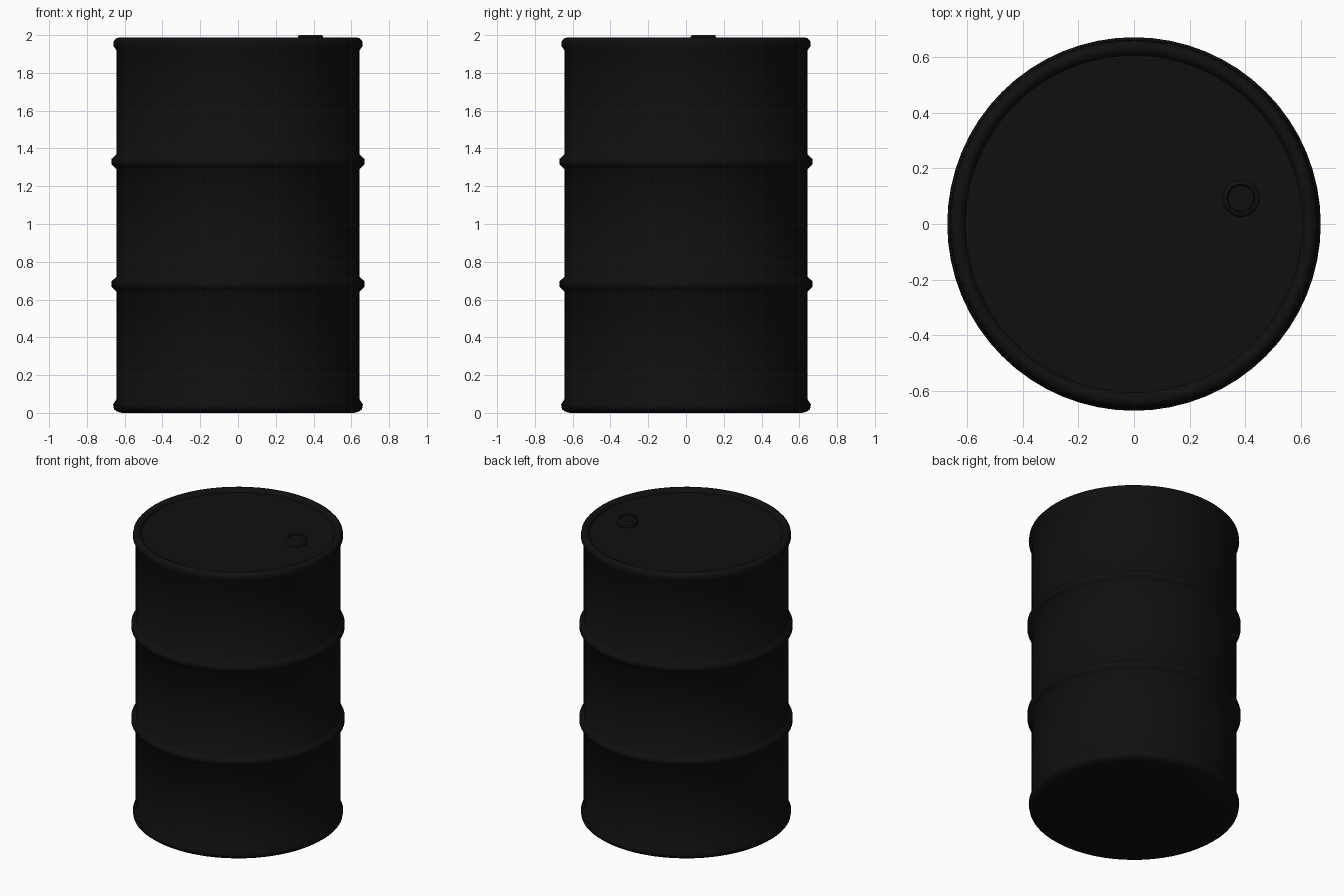
import bpy, bmesh, math

if "Cube" in bpy.data.objects:
    bpy.data.objects.remove(bpy.data.objects["Cube"])

black = bpy.data.materials.new("matte black")
black.diffuse_color = (0.005, 0.005, 0.005, 1)
black.use_nodes = True
black.node_tree.nodes["Principled BSDF"].inputs["Base Color"].default_value = black.diffuse_color


def lathe(name, profile, segs, loc=(0, 0, 0)):
    """Spin an (r, z) profile into a closed solid; the ends are capped."""
    bm = bmesh.new()
    rings = []
    for r, z in profile:
        rings.append([bm.verts.new((r * math.cos(2 * math.pi * i / segs),
                                    r * math.sin(2 * math.pi * i / segs), z))
                      for i in range(segs)])
    for a, b in zip(rings, rings[1:]):
        for i in range(segs):
            j = (i + 1) % segs
            bm.faces.new((a[i], a[j], b[j], b[i]))
    bm.faces.new(rings[0][::-1])
    bm.faces.new(rings[-1])
    me = bpy.data.meshes.new(name)
    bm.to_mesh(me)
    bm.free()
    me.materials.append(black)
    ob = bpy.data.objects.new(name, me)
    ob.location = loc
    bpy.context.collection.objects.link(ob)
    bpy.ops.object.select_all(action='DESELECT')
    ob.select_set(True)
    bpy.context.view_layer.objects.active = ob
    bpy.ops.object.shade_smooth_by_angle(angle=math.radians(50))
    return ob


def rib(z):
    return [(0.643, z - 0.04), (0.655, z - 0.028), (0.67, z - 0.014),
            (0.67, z + 0.014), (0.655, z + 0.028), (0.643, z + 0.04)]


# Drum shell: bottom rim, two ribs, top rim and recessed lid
bottom_rim = [(0.615, 0.0), (0.64, 0.007), (0.657, 0.02), (0.661, 0.045), (0.643, 0.072)]
top_rim = [(0.643, 1.918), (0.661, 1.945), (0.657, 1.97), (0.645, 1.983),
           (0.63, 1.987), (0.615, 1.98), (0.605, 1.962)]
lathe("drum_body", bottom_rim + rib(0.682) + rib(1.33) + top_rim, 64)

# Bung cap on the lid
lathe("bung_cap", [(0.067, 1.955), (0.067, 1.992), (0.06, 2.0), (0.05, 2.0),
                   (0.046, 1.994)], 32, (0.384, 0.092, 0))
